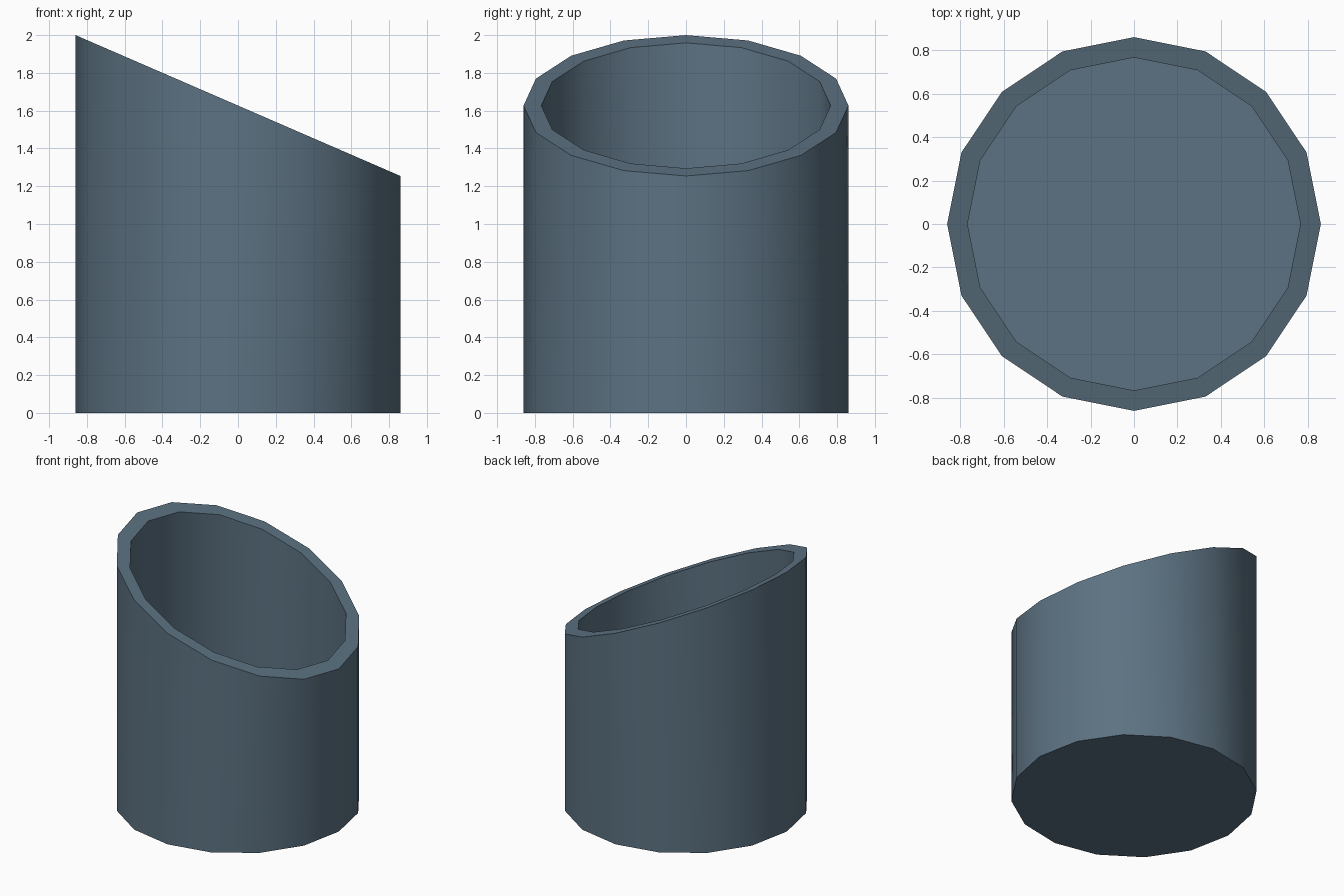
import bpy, bmesh, math

if "Cube" in bpy.data.objects:
    bpy.data.objects.remove(bpy.data.objects["Cube"])

SIDES, R_OUT, R_IN, FLOOR = 16, 0.86, 0.766, 0.1

def rim_z(x):
    # slanted cut: high on the left, low on the right
    return 1.627 - 0.4335 * x

mat = bpy.data.materials.new("slate blue")
mat.diffuse_color = (0.107, 0.168, 0.223, 1)
mat.use_nodes = True
mat.node_tree.nodes["Principled BSDF"].inputs["Base Color"].default_value = mat.diffuse_color

bm = bmesh.new()

def ring(r, z=None):
    pts = []
    for i in range(SIDES):
        a = 2 * math.pi * i / SIDES
        x, y = r * math.cos(a), r * math.sin(a)
        pts.append(bm.verts.new((x, y, rim_z(x) if z is None else z)))
    return pts

# outer wall, rim, inner wall as bridged rings
rings = [ring(R_OUT, 0), ring(R_OUT), ring(R_IN), ring(R_IN, FLOOR)]
for a, b in zip(rings, rings[1:]):
    for i in range(SIDES):
        j = (i + 1) % SIDES
        bm.faces.new((a[i], a[j], b[j], b[i]))
# underside and inner floor
bm.faces.new(rings[0][::-1])
bm.faces.new(rings[3])
bmesh.ops.recalc_face_normals(bm, faces=bm.faces)

mesh = bpy.data.meshes.new("slanted_cup")
bm.to_mesh(mesh)
bm.free()
mesh.materials.append(mat)
cup = bpy.data.objects.new("slanted_cup", mesh)
bpy.context.collection.objects.link(cup)

# smooth walls, crisp rim and floor
bpy.context.view_layer.objects.active = cup
cup.select_set(True)
bpy.ops.object.shade_smooth_by_angle(angle=math.radians(30))
